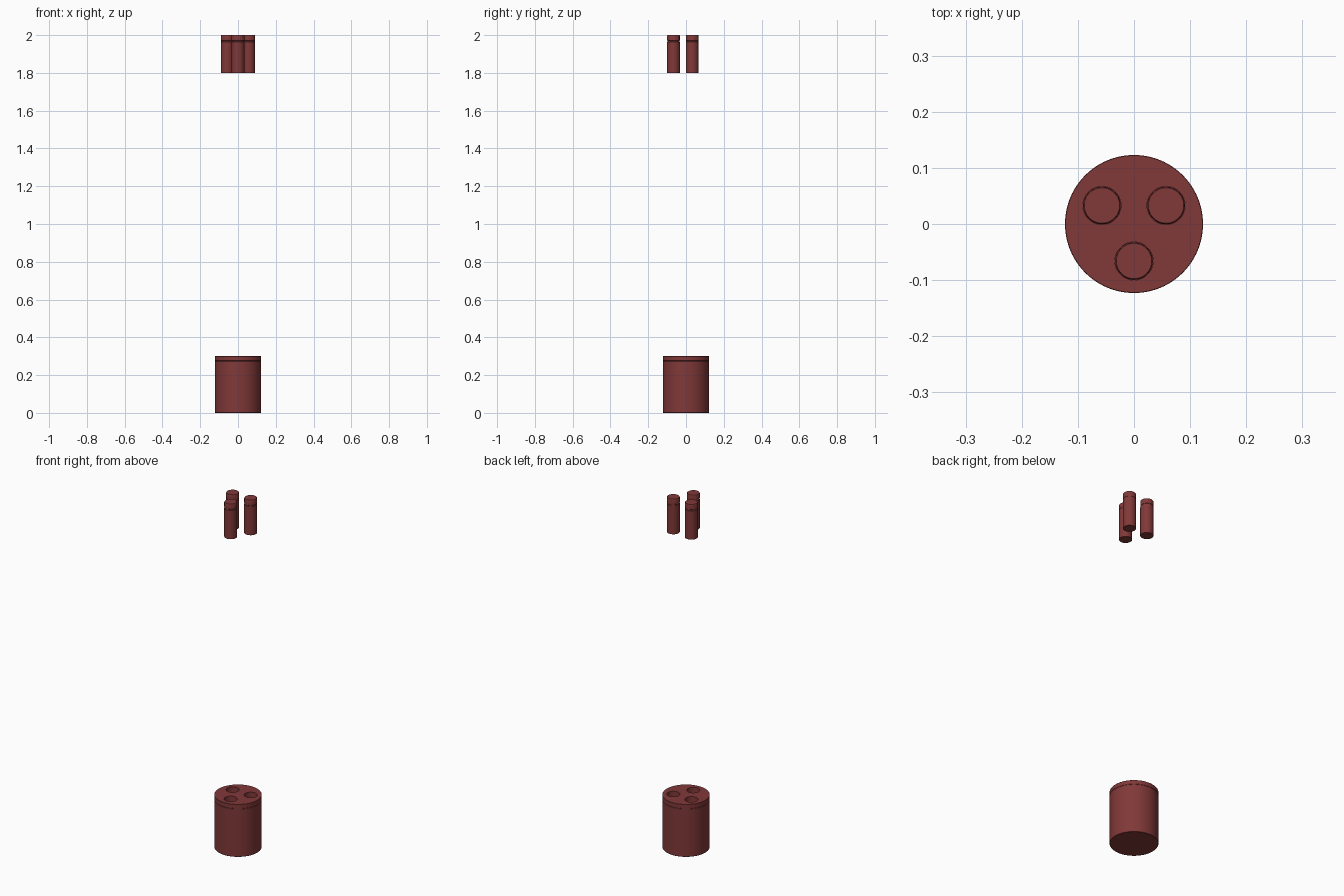
import bpy, bmesh, math

if "Cube" in bpy.data.objects:
    bpy.data.objects.remove(bpy.data.objects["Cube"])

SEG = 96
RED = bpy.data.materials.new("dark_red")
RED.diffuse_color = (0.22, 0.04, 0.04, 1)
RED.use_nodes = True
RED.node_tree.nodes["Principled BSDF"].inputs["Base Color"].default_value = RED.diffuse_color


def lathe(name, profile, seg, center=(0, 0), flute=None):
    """Closed turned solid; flute(i, j) scales the radius of ring i at segment j."""
    bm = bmesh.new()
    rings = []
    for i, (r, z) in enumerate(profile):
        ring = []
        for j in range(seg):
            a = 2 * math.pi * j / seg
            rr = r * (flute(i, j) if flute else 1)
            ring.append(bm.verts.new((center[0] + rr * math.cos(a),
                                      center[1] + rr * math.sin(a), z)))
        rings.append(ring)
    for lo, hi in zip(rings, rings[1:]):
        for j in range(seg):
            k = (j + 1) % seg
            bm.faces.new((lo[j], lo[k], hi[k], hi[j]))
    bm.faces.new(rings[0][::-1])
    bm.faces.new(rings[-1])
    mesh = bpy.data.meshes.new(name)
    bm.to_mesh(mesh)
    bm.free()
    obj = bpy.data.objects.new(name, mesh)
    bpy.context.collection.objects.link(obj)
    mesh.materials.append(RED)
    return obj


def activate(obj):
    bpy.ops.object.select_all(action='DESELECT')
    obj.select_set(True)
    bpy.context.view_layer.objects.active = obj


def smooth(obj):
    activate(obj)
    bpy.ops.object.shade_smooth_by_angle(angle=math.radians(30))


# three positions around the axis, one at the front
angles = [math.radians(d) for d in (-90, 30, 150)]
spots = [(0.066 * math.cos(a), 0.066 * math.sin(a)) for a in angles]

# canister with a fine seam below the lid
R = 0.123
body = lathe("canister", [(R - 0.001, 0), (R, 0.001), (R, 0.273), (R - 0.001, 0.274),
                          (R - 0.001, 0.276), (R, 0.277), (R, 0.299), (R - 0.001, 0.3)], SEG)

# sockets sunk into the lid
for n, spot in enumerate(spots):
    cutter = lathe(f"socket_cutter_{n}", [(0.034, 0.1), (0.034, 0.35)], 48, spot)
    cutter.hide_render = True
    mod = body.modifiers.new("socket", 'BOOLEAN')
    mod.operation = 'DIFFERENCE'
    mod.solver = 'EXACT'
    mod.object = cutter
    activate(body)
    bpy.ops.object.modifier_apply(modifier=mod.name)
    bpy.data.objects.remove(cutter, do_unlink=True)
smooth(body)

# lifted rods with a narrow groove and a finely fluted grip at the top
rod_profile = [(0.0335, 1.8), (0.0335, 1.964), (0.032, 1.965), (0.032, 1.970),
               (0.0335, 1.971), (0.0335, 1.997), (0.0315, 2.0)]


def grip(i, j):
    return 0.965 if i in (4, 5) and j % 4 == 0 else 1


for n, spot in enumerate(spots):
    smooth(lathe(f"rod_{n + 1}", rod_profile, 72, spot, grip))
